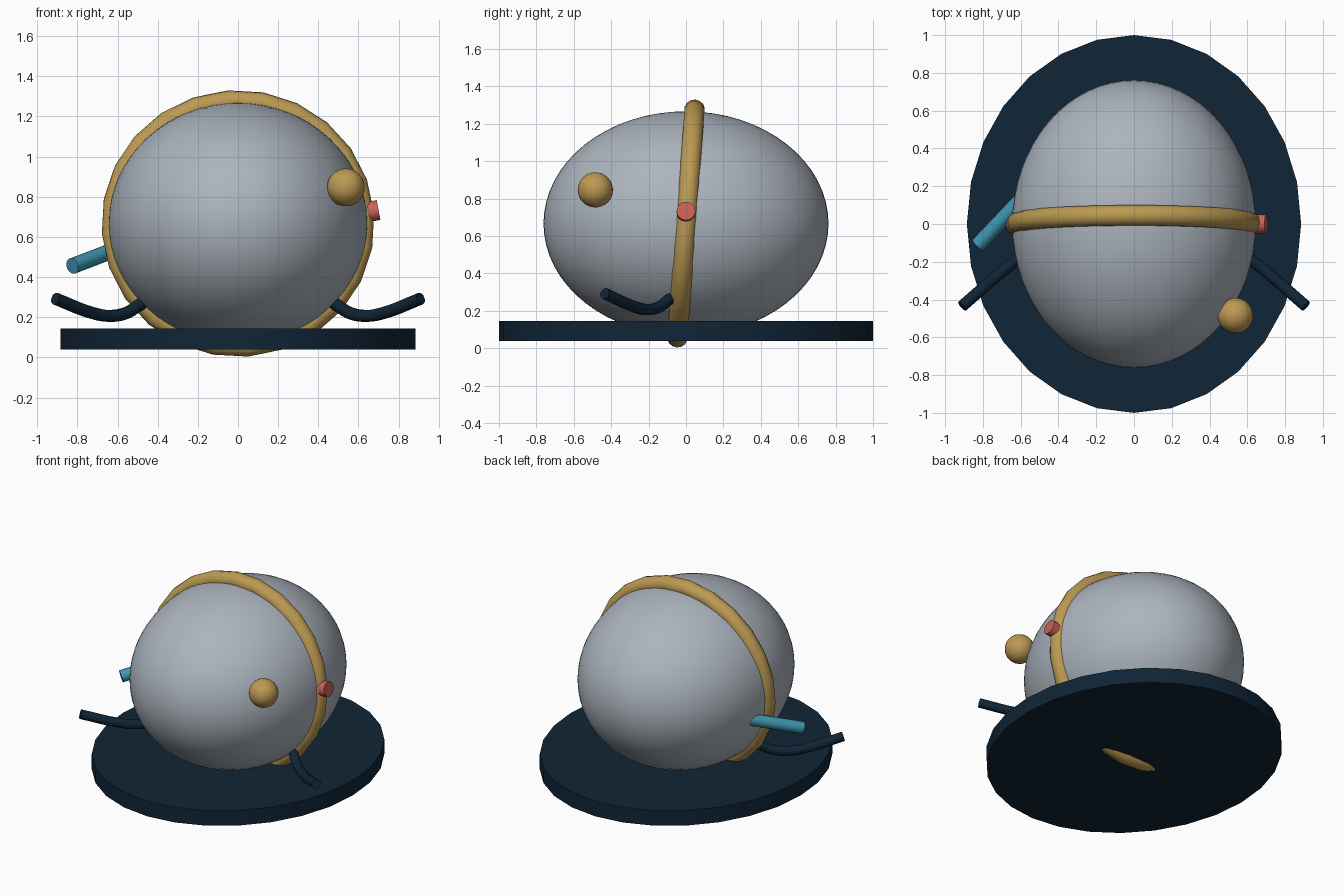
import bpy
import math
from mathutils import Vector

if "Cube" in bpy.data.objects:
    bpy.data.objects.remove(bpy.data.objects["Cube"])


def material(name, rgb):
    m = bpy.data.materials.new(name)
    m.diffuse_color = (*rgb, 1)
    m.use_nodes = True
    m.node_tree.nodes["Principled BSDF"].inputs["Base Color"].default_value = m.diffuse_color
    return m


GREY = material("pale grey", (0.41, 0.455, 0.51))
NAVY = material("navy", (0.005, 0.018, 0.037))
GOLD = material("gold", (0.50, 0.32, 0.085))
RED = material("coral red", (0.60, 0.12, 0.10))
CYAN = material("teal blue", (0.05, 0.31, 0.45))


def finish(name, mat, angle=40):
    ob = bpy.context.object
    ob.name = name
    ob.data.materials.append(mat)
    bpy.ops.object.transform_apply(location=False, rotation=True, scale=True)
    bpy.ops.object.shade_smooth_by_angle(angle=math.radians(angle))
    return ob


def rod(name, a, b, radius, mat, sides=16):
    a, b = Vector(a), Vector(b)
    d = b - a
    bpy.ops.mesh.primitive_cylinder_add(
        vertices=sides, radius=radius, depth=d.length, location=(a + b) / 2,
        rotation=d.to_track_quat('Z', 'Y').to_euler())
    return finish(name, mat)


def curved_arm(name, side):
    # Round tube that dips down from the body and rises to its tip
    points = [(0.44, -0.04, 0.29), (0.485, -0.085, 0.265), (0.56, -0.145, 0.22),
              (0.64, -0.205, 0.207), (0.72, -0.27, 0.22), (0.91, -0.435, 0.293)]
    cu = bpy.data.curves.new(name, 'CURVE')
    cu.dimensions = '3D'
    cu.bevel_depth = 0.031
    cu.bevel_resolution = 3
    cu.resolution_u = 5
    cu.use_fill_caps = True
    sp = cu.splines.new('BEZIER')
    sp.bezier_points.add(len(points) - 1)
    for bp, (x, y, z) in zip(sp.bezier_points, points):
        bp.co = (side * x, y, z)
        bp.handle_left_type = bp.handle_right_type = 'AUTO'
    ob = bpy.data.objects.new(name, cu)
    bpy.context.collection.objects.link(ob)
    bpy.ops.object.select_all(action='DESELECT')
    ob.select_set(True)
    bpy.context.view_layer.objects.active = ob
    bpy.ops.object.convert(target='MESH')
    finish(name, mat=NAVY)


# Oval base plate
bpy.ops.mesh.primitive_cylinder_add(vertices=28, radius=1, depth=0.105,
                                    location=(0, 0, 0.0925))
bpy.context.object.scale = (0.885, 1, 1)
finish("base_plate", NAVY, 30)

# Egg-shaped body
bpy.ops.mesh.primitive_uv_sphere_add(segments=64, ring_count=32, radius=1,
                                     location=(0, 0, 0.667))
bpy.context.object.scale = (0.645, 0.762, 0.6)
finish("body", GREY)

# Tilted band around the body
bpy.ops.mesh.primitive_torus_add(major_segments=24, minor_segments=14,
                                 major_radius=0.625, minor_radius=0.055)
band = bpy.context.object
band.rotation_euler = (0, 0, math.radians(4.3))
bpy.ops.object.transform_apply(location=False, rotation=True, scale=False)
band.scale = (1, 0.98, 1)
band.rotation_euler = (math.radians(90 - 4.3), 0, 0)
band.location = (0, 0, 0.667)
finish("band", GOLD, 60)

# Ball on the front right
bpy.ops.mesh.primitive_uv_sphere_add(segments=32, ring_count=16, radius=0.094,
                                     location=(0.537, -0.485, 0.847))
finish("ball", GOLD)

# Button on the band and tube on the left
rod("button", (0.65, 0, 0.725), (0.70, 0, 0.734), 0.05, RED)
rod("side_tube", (-0.825, -0.11, 0.455), (-0.55, 0.18, 0.56), 0.04, CYAN)

# Pair of arms
for label, s in (("left", -1), ("right", 1)):
    curved_arm(label + "_arm", s)
